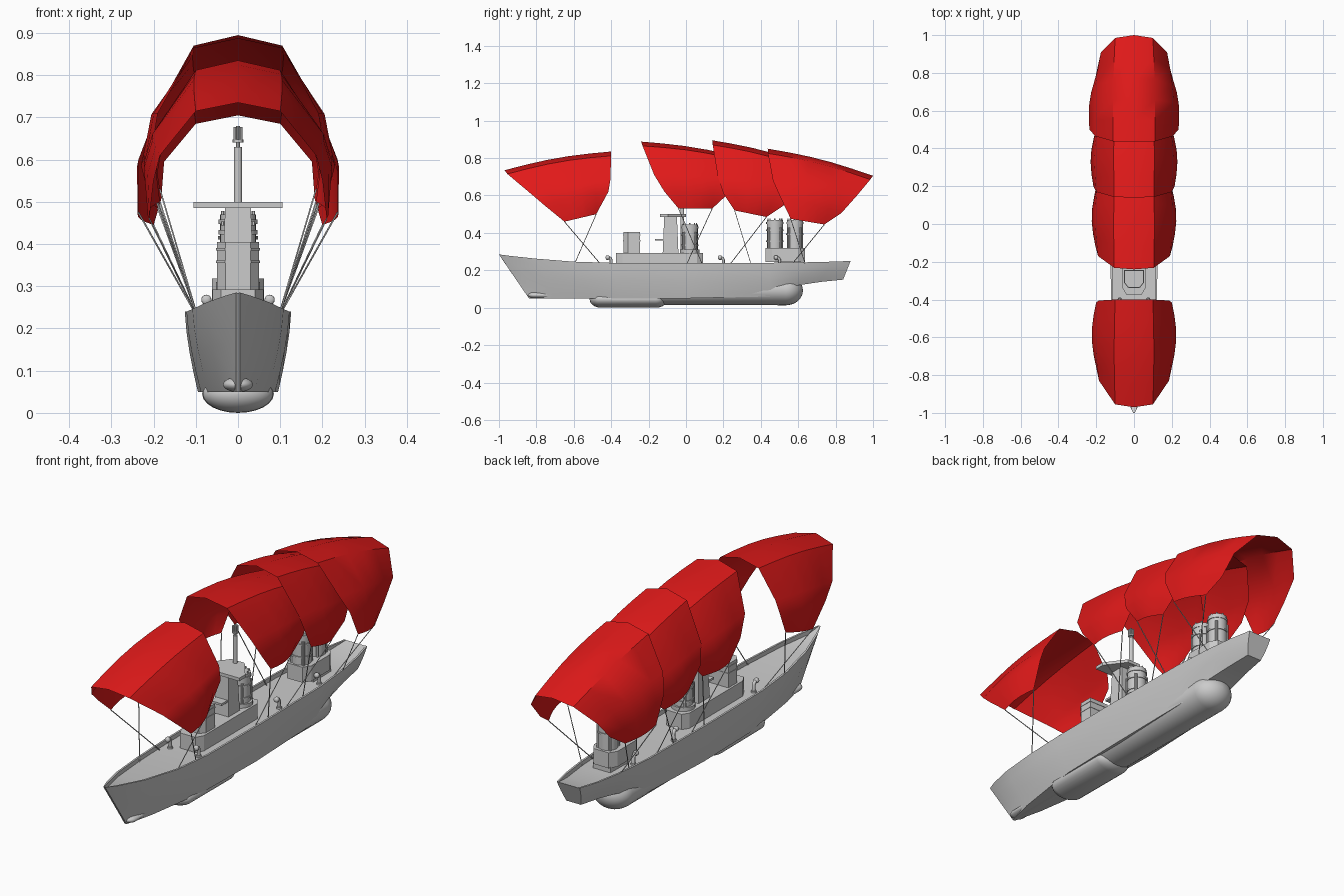
import bpy, bmesh
from math import sin, cos, pi

if "Cube" in bpy.data.objects:
    bpy.data.objects.remove(bpy.data.objects["Cube"])

red = bpy.data.materials.new("sail_red")
red.diffuse_color = (0.75, 0.01, 0.01, 1)
red.use_nodes = True
red.node_tree.nodes["Principled BSDF"].inputs["Base Color"].default_value = red.diffuse_color


def finish(name, bm, smooth=True, recalc=True, mat=None):
    if recalc:
        bmesh.ops.recalc_face_normals(bm, faces=bm.faces)
    me = bpy.data.meshes.new(name)
    bm.to_mesh(me)
    bm.free()
    ob = bpy.data.objects.new(name, me)
    bpy.context.collection.objects.link(ob)
    if mat:
        me.materials.append(mat)
    ob["smooth"] = smooth
    return ob


def loft(name, rows, closed=False, **kw):
    bm = bmesh.new()
    vs = [[bm.verts.new(p) for p in r] for r in rows]
    n = len(rows[0])
    for a, b in zip(vs, vs[1:]):
        for i in range(n if closed else n - 1):
            j = (i + 1) % n
            bm.faces.new((a[i], a[j], b[j], b[i]))
    if closed:
        bm.faces.new(vs[0])
        bm.faces.new(vs[-1])
    return finish(name, bm, **kw)


def prism(name, outline, z0, z1, taper=1.0, smooth=False):
    cx = sum(p[0] for p in outline) / len(outline)
    cy = sum(p[1] for p in outline) / len(outline)
    top = [(cx + (x - cx) * taper, cy + (y - cy) * taper, z1) for x, y in outline]
    return loft(name, [[(x, y, z0) for x, y in outline], top], closed=True, smooth=smooth)


def box(name, hw, y0, y1, z0, z1, taper=1.0):
    return prism(name, [(-hw, y0), (hw, y0), (hw, y1), (-hw, y1)], z0, z1, taper)


def disc(name, x, y, r, z0, z1, n=20):
    pts = [(x + r * cos(2 * pi * i / n), y + r * sin(2 * pi * i / n)) for i in range(n)]
    return prism(name, pts, z0, z1, smooth=True)


def capsule(name, y0, y1, z, rx, rz, cap):
    rows = []
    for i in range(17):
        a = pi * i / 16
        y = y0 + cap * (1 - cos(a)) if i < 8 else y1 - cap * (1 + cos(a))
        s = max(sin(a), 0.02)
        rows.append([(rx * s * cos(t * pi / 12), y, z + rz * s * sin(t * pi / 12)) for t in range(24)])
    return loft(name, rows, closed=True)


def tube(name, pts, r, res=2):
    cu = bpy.data.curves.new(name, 'CURVE')
    cu.dimensions = '3D'
    cu.bevel_depth = r
    cu.bevel_resolution = res
    cu.use_fill_caps = True
    sp = cu.splines.new('POLY')
    sp.points.add(len(pts) - 1)
    for p, c in zip(sp.points, pts):
        p.co = (*c, 1)
    ob = bpy.data.objects.new(name, cu)
    bpy.context.collection.objects.link(ob)
    return ob


# Hull: stations as (top y, half width, z) and (bottom y, half width, z)
stations = [
    (-1.0, .005, .285, -.84, .005, .05), (-.94, .032, .277, -.79, .018, .05),
    (-.8, .074, .262, -.7, .04, .05), (-.6, .108, .246, -.5, .07, .05),
    (-.4, .122, .24, -.35, .088, .05), (0, .126, .24, 0, .095, .05),
    (.45, .12, .24, .45, .088, .06), (.65, .104, .243, .6, .065, .12),
    (.78, .085, .246, .72, .05, .138), (.88, .06, .25, .84, .038, .15)]
rows = []
for k, (yt, w, z, yb, wb, zb) in enumerate(stations):
    zd = z - (.001 if k in (0, len(stations) - 1) else .02)
    wi = max(w - .009, .002)
    half = [(wi, yt, zd), (wi, yt, z)]
    for s in (0, .25, .5, .75, .92, 1):
        half.append((w + (wb - w) * s ** 1.5, yt + (yb - yt) * s, z + (zb - z) * s))
    mirror = [(-x, y, zz) for x, y, zz in reversed(half)]
    rows.append([(0, yt, zd)] + half + [(0, yb, zb)] + mirror)
loft("hull", rows, closed=True)

# Underwater bulges
capsule("belly_main", -.29, .625, .092, .097, .079, .09)
capsule("belly_front", -.515, -.1, .045, .085, .045, .06)
capsule("bow_bulb", -.845, -.42, .067, .036, .018, .04)

# Deckhouse and bridge
prism("deckhouse", [(-.04, -.375), (.04, -.375), (.06, -.34), (.06, .06), (.04, .09),
                    (-.04, .09), (-.06, .06), (-.06, -.34)], .2, .292)
prism("bridge", [(-.03, -.335), (.03, -.335), (.05, -.31), (.05, -.245), (-.05, -.245), (-.05, -.31)], .28, .405)
for z in (.355, .385):
    prism("bridge_band", [(-.031, -.338), (.031, -.338), (.052, -.311), (.052, -.243),
                          (-.052, -.243), (-.052, -.311)], z, z + .006)

# Lookout tower, platform and mast
box("tower", .038, -.125, -.04, .28, .487, .8)
prism("tower_platform", [(-.105, -.14), (.105, -.14), (.105, -.095), (.035, 0), (-.035, 0), (-.105, -.095)], .485, .5)
box("tower_ledge", .03, -.165, -.1, .358, .368)
disc("mast", 0, -.02, .01, .28, .63, 12)
disc("mast_neck", 0, -.02, .005, .62, .68, 8)
disc("mast_collar", 0, -.02, .013, .64, .648, 12)
for i in range(4):
    a = pi / 4 + i * pi / 2
    disc("mast_lamp", .009 * cos(a), -.02 + .009 * sin(a), .0045, .64, .677, 8)


# Funnels with bands and side pipes
def funnel(y, r, z0, z1):
    disc("funnel", 0, y, r, z0, z1)
    for f in (.3, .65):
        z = z0 + (z1 - z0) * f
        disc("funnel_band", 0, y, r + .004, z, z + .008)
    disc("funnel_rim", 0, y, r + .003, z1 - .022, z1 - .012)
    for sx in (-1, 1):
        for sy in (-1, 1):
            disc("funnel_pipe", sx * r * .72, y + sy * r * .72, .007, z0, z1 - .04, 8)
    for i in range(8):
        disc("funnel_cap_post", r * .85 * cos(i * pi / 4), y + r * .85 * sin(i * pi / 4), .004, z1 - .01, z1 + .008, 6)


funnel(.02, .043, .28, .445)
funnel(.475, .043, .3, .47)
funnel(.582, .043, .24, .47)
disc("mid_funnel_base", 0, .02, .052, .28, .31)
prism("aft_house", [(-.04, .425), (.04, .425), (.062, .46), (.062, .6), (.04, .635),
                    (-.04, .635), (-.062, .6), (-.062, .46)], .245, .318)
box("aft_house_foot", .045, .5, .63, .2, .25)

# Cowl vents on deck
for s in (-1, 1):
    for y in (-.4, .5, .2):
        x = s * .075
        tube("cowl_vent", [(x, y, .21), (x, y, .255), (x, y - .005, .265), (x, y - .02, .268)], .008)
        disc("vent_foot", x, y, .012, .21, .228, 12)
        capsule("vent_mouth", y - .03, y - .008, .268, .012, .012, .008).location.x = x

# Sails: front and rear half edges from apex to corner, as (x, y, z)
sails = [
    ([(0, -.97, .735), (.1, -.955, .715), (.185, -.83, .61), (.2, -.76, .55), (.21, -.65, .46)],
     [(0, -.4, .835), (.1, -.4, .812), (.185, -.405, .68), (.2, -.415, .62), (.185, -.48, .5)]),
    ([(0, -.24, .888), (.105, -.232, .865), (.19, -.17, .71), (.205, -.115, .62), (.2, -.04, .53)],
     [(0, .35, .79), (.1, .34, .775), (.185, .27, .68), (.195, .21, .595), (.185, .14, .53)]),
    ([(0, .14, .895), (.105, .143, .87), (.2, .17, .7), (.215, .2, .61), (.2, .26, .52)],
     [(0, .68, .755), (.1, .67, .735), (.18, .59, .63), (.195, .52, .545), (.19, .43, .485)]),
    ([(0, .437, .85), (.11, .438, .825), (.205, .465, .68), (.236, .5, .6), (.236, .56, .475)],
     [(0, 1.0, .705), (.1, .985, .685), (.175, .91, .595), (.182, .83, .505), (.2, .74, .445)])]
anchors = [(-.45, -.6), (.09, 0), (.35, .23), (.64, .56)]
for (front, rear), (ya, yb) in zip(sails, anchors):
    rows = []
    for k in range(6):
        t = k / 5
        b = sin(pi * t)
        half = []
        for i, (p, q) in enumerate(zip(front, rear)):
            x, y, z = (p[j] + (q[j] - p[j]) * t for j in range(3))
            half.append((x + b * (0, .005, .018, .024, .015)[i], y, z + b * (.016, .016, .01, .003, 0)[i]))
        rows.append([(-x, y, z) for x, y, z in reversed(half[1:])] + half)
    loft("sail", rows, recalc=False, mat=red)
    # Rigging lines from the sail corners, crossing down to the deck edge
    for s in (-1, 1):
        for corner, y in ((front[4], ya), (rear[4], yb)):
            tube("rigging_line", [(s * corner[0], corner[1], corner[2]), (s * .095, y, .225)], .0022, 0)

# Smooth the rounded parts, keeping hard edges
for ob in bpy.data.objects:
    ob.select_set(False)
for ob in bpy.data.objects:
    if ob.type == 'MESH' and ob.get("smooth"):
        ob.select_set(True)
        bpy.context.view_layer.objects.active = ob
bpy.ops.object.shade_smooth_by_angle(angle=0.7)
